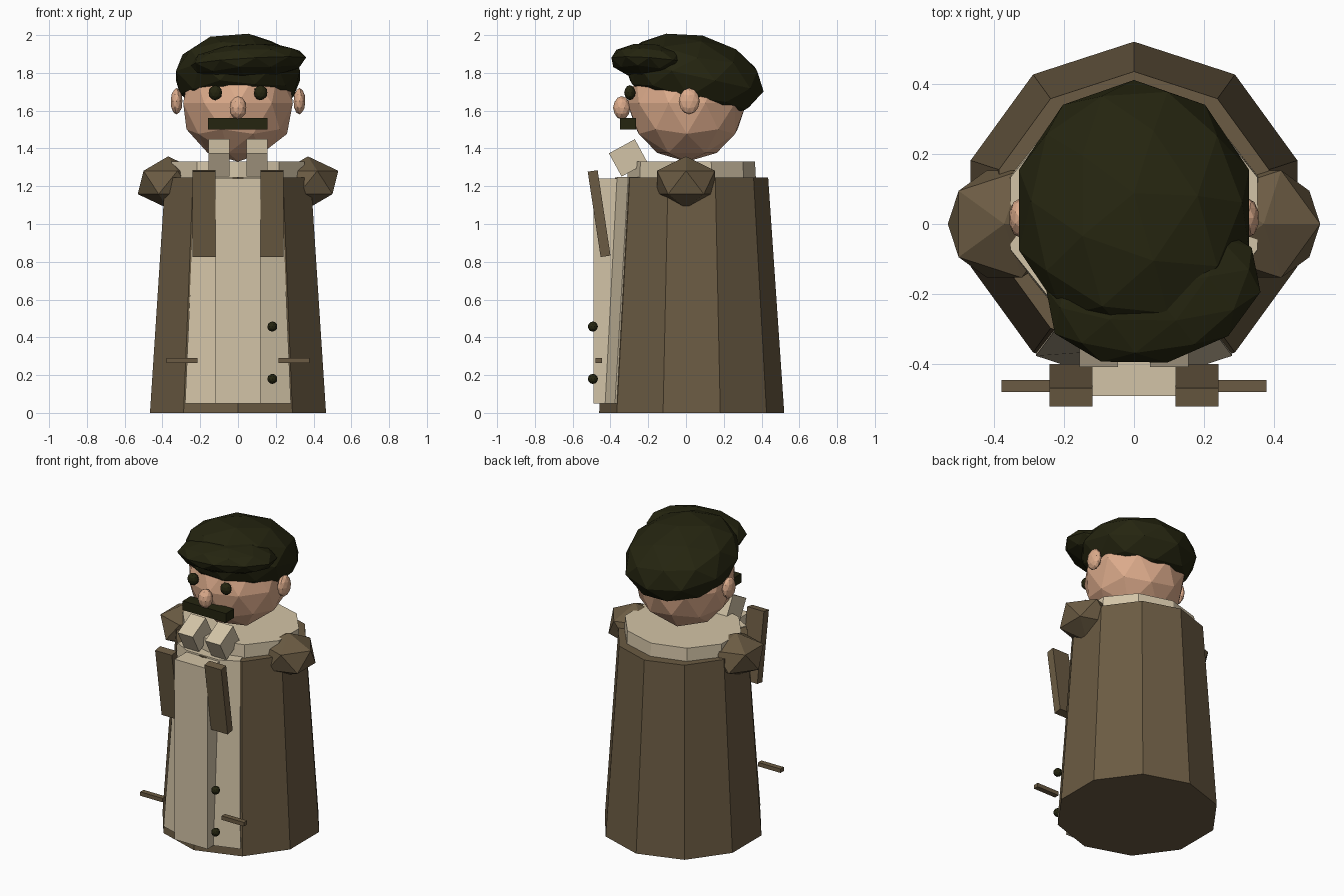
import bpy, bmesh
from math import sin, cos, pi
from mathutils import Matrix, Euler, Vector

cube = bpy.data.objects.get("Cube")
if cube:
    bpy.data.objects.remove(cube, do_unlink=True)


def material(name, rgb):
    m = bpy.data.materials.new(name)
    m.use_nodes = True
    m.diffuse_color = (*rgb, 1)
    m.node_tree.nodes["Principled BSDF"].inputs["Base Color"].default_value = (*rgb, 1)
    return m


BROWN = material("coat brown", (0.147, 0.105, 0.056))
BEIGE = material("shirt beige", (0.65, 0.55, 0.385))
SKIN = material("skin", (0.72, 0.41, 0.26))
DARK = material("cap dark olive", (0.018, 0.018, 0.005))


def finish(name, bm, mat):
    bmesh.ops.recalc_face_normals(bm, faces=bm.faces)
    mesh = bpy.data.meshes.new(name)
    bm.to_mesh(mesh)
    bm.free()
    mesh.materials.append(mat)
    ob = bpy.data.objects.new(name, mesh)
    bpy.context.scene.collection.objects.link(ob)
    return ob


def box(name, centre, size, mat, tilt=0):
    bm = bmesh.new()
    m = Matrix.LocRotScale(Vector(centre), Euler((tilt, 0, 0)), Vector(size))
    bmesh.ops.create_cube(bm, size=1, matrix=m)
    return finish(name, bm, mat)


def ball(name, centre, radii, mat, detail=2, rot=(0, 0, 0)):
    bm = bmesh.new()
    m = Matrix.LocRotScale(Vector(centre), Euler(rot), Vector(radii))
    bmesh.ops.create_icosphere(bm, subdivisions=detail, radius=1, matrix=m)
    return finish(name, bm, mat)


def loft(name, low, z0, high, z1, mat):
    """Closed solid between two outlines of equal length."""
    bm = bmesh.new()
    a = [bm.verts.new((x, y, z0)) for x, y in low]
    b = [bm.verts.new((x, y, z1)) for x, y in high]
    n = len(a)
    bm.faces.new(a)
    bm.faces.new(b)
    for i in range(n):
        j = (i + 1) % n
        bm.faces.new((a[i], a[j], b[j], b[i]))
    return finish(name, bm, mat)


def ring(rx, ry, n=10, cy=0.03):
    return [(rx * sin(2 * pi * i / n), cy + ry * cos(2 * pi * i / n)) for i in range(n)]


# Coat body and the shirt showing above it
loft("coat", ring(0.49, 0.49), 0, ring(0.405, 0.405), 1.245, BROWN)
loft("shirt_neck", ring(0.375, 0.345), 1.15, ring(0.37, 0.335), 1.33, BEIGE)

# Shirt front: sloping side panels with a straight placket
low = [(-0.28, -0.376), (-0.12, -0.428), (0.12, -0.428), (0.28, -0.376), (0.26, -0.3), (-0.26, -0.3)]
high = [(-0.228, -0.306), (-0.12, -0.365), (0.12, -0.365), (0.228, -0.306), (0.2, -0.23), (-0.2, -0.23)]
loft("shirt_front", low, 0.05, high, 1.25, BEIGE)
box("shirt_placket", (0, -0.4, 0.645), (0.24, 0.18, 1.19), BEIGE)

# Paired parts
for side, s in (("left", 1), ("right", -1)):
    box(side + "_lapel", (0.18 * s, -0.46, 1.055), (0.122, 0.053, 0.457), BROWN, 0.15)
    box(side + "_collar_tip", (0.1 * s, -0.306, 1.35), (0.11, 0.156, 0.14), BEIGE, 0.5)
    box(side + "_pocket_flap", (0.297 * s, -0.462, 0.278), (0.163, 0.034, 0.026), BROWN)
    ball(side + "_shoulder", (0.37 * s, 0, 1.22), (0.18, 0.18, 0.138), BROWN, 1)
    ball(side + "_ear", (0.325 * s, 0.017, 1.65), (0.032, 0.056, 0.07), SKIN)
    ball(side + "_eye", (0.12 * s, -0.297, 1.695), (0.037, 0.03, 0.04), DARK)

# Buttons
for name, z in (("upper_button", 0.457), ("lower_button", 0.18)):
    ball(name, (0.182, -0.493, z), (0.027, 0.027, 0.027), DARK)

# Head and face
ball("head", (0, 0.005, 1.64), (0.305, 0.315, 0.31), SKIN)
ball("nose", (0, -0.34, 1.615), (0.046, 0.046, 0.062), SKIN)
box("moustache", (-0.002, -0.307, 1.53), (0.315, 0.084, 0.06), DARK)

# Flat cap: crown tipped back, peak pushed to one side
ball("cap_crown", (0, 0.04, 1.785), (0.345, 0.38, 0.218), DARK, rot=(-0.22, 0, 0))
ball("cap_peak", (0.055, -0.19, 1.86), (0.315, 0.21, 0.095), DARK, rot=(-0.1, -0.05, 0.2))
